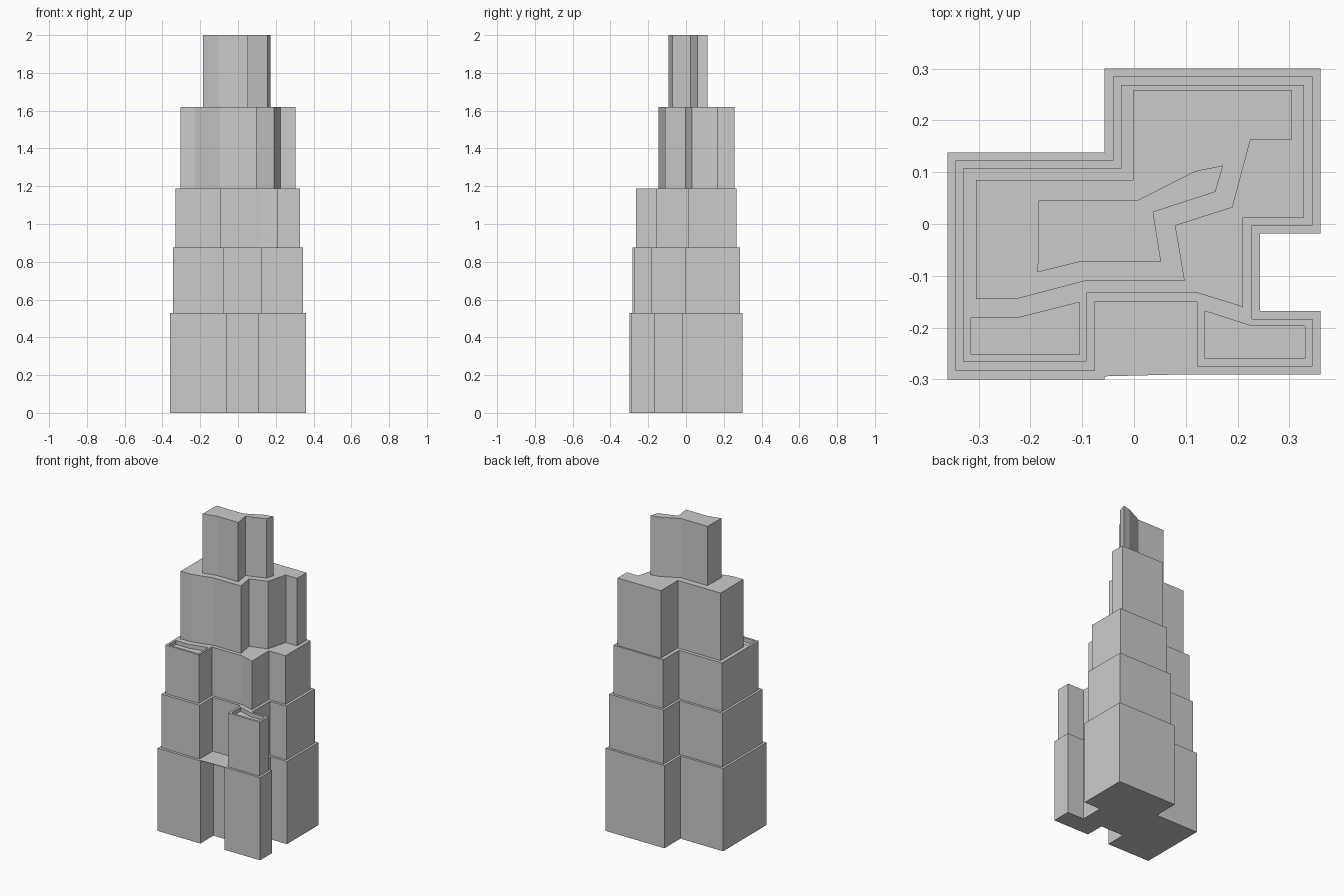
import bpy, bmesh

if "Cube" in bpy.data.objects:
    bpy.data.objects.remove(bpy.data.objects["Cube"])


def prism(name, outline, z0, z1):
    """Vertical prism from a flat outline."""
    bm = bmesh.new()
    base = bm.faces.new([bm.verts.new((x, y, z0)) for x, y in outline])
    top = bmesh.ops.extrude_face_region(bm, geom=[base], use_keep_orig=True)["geom"]
    for v in top:
        if isinstance(v, bmesh.types.BMVert):
            v.co.z = z1
    bmesh.ops.recalc_face_normals(bm, faces=bm.faces)
    mesh = bpy.data.meshes.new(name)
    bm.to_mesh(mesh)
    bm.free()
    obj = bpy.data.objects.new(name, mesh)
    bpy.context.collection.objects.link(obj)
    return obj


def recess(target, name, outline, top, depth):
    """Sink a shallow roof well into a tier."""
    cutter = prism(name, outline, top - depth, top + 0.05)
    cutter.hide_render = True
    cutter.hide_viewport = False
    cutter.display_type = 'WIRE'
    mod = target.modifiers.new(name, 'BOOLEAN')
    mod.operation = 'DIFFERENCE'
    mod.solver = 'EXACT'
    mod.object = cutter
    bpy.context.view_layer.objects.active = target
    bpy.ops.object.modifier_apply(modifier=mod.name)
    bpy.data.objects.remove(cutter)


H = [0, 0.53, 0.875, 1.187, 1.62, 2.0]

# Ground tier, notched at the front and on the right
prism("base_tier", [
    (-.36, .138), (-.057, .138), (-.057, .3), (.36, .3), (.36, -.018),
    (.243, -.018), (.243, -.168), (.36, -.168), (.36, -.29), (.106, -.29),
    (.106, -.168), (-.057, -.168), (-.057, -.3), (-.36, -.3)], H[0], H[1])

# Thin canopy over the front notch
prism("entrance_canopy", [(-.057, -.168), (.106, -.168), (.106, -.29), (-.057, -.294)],
      H[1] - .003, H[1])

# Second tier, with a roof well on the front right wing
second = prism("second_tier", [
    (-.345, .123), (-.041, .123), (-.041, .285), (.345, .285), (.345, -.003),
    (.228, -.003), (.228, -.183), (.345, -.183), (.345, -.275), (.122, -.275),
    (.122, -.15), (-.075, -.15), (-.075, -.283), (-.345, -.283)], H[1], H[2])
recess(second, "right_roof_well", [
    (.137, -.168), (.227, -.197), (.33, -.197), (.33, -.26), (.137, -.26)], H[2], .025)

# Third tier, with a roof well on the front left wing
third = prism("third_tier", [
    (-.33, .107), (-.025, .107), (-.025, .268), (.328, .268), (.328, .013),
    (.21, .013), (.21, -.16), (.122, -.133), (-.092, -.133), (-.092, -.265),
    (-.33, -.265)], H[2], H[3])
recess(third, "left_roof_well", [
    (-.315, -.18), (-.22, -.18), (-.105, -.151), (-.105, -.252), (-.315, -.252)], H[3], .025)

# Fourth tier
prism("fourth_tier", [
    (-.305, .085), (-.002, .085), (-.002, .258), (.305, .258), (.305, .163),
    (.225, .163), (.19, .032), (.08, -.003), (.098, -.11), (-.095, -.11),
    (-.228, -.145), (-.305, -.145)], H[3], H[4])

# Crown
prism("crown_tier", [
    (-.184, .045), (.005, .045), (.118, .102), (.172, .113), (.157, .062),
    (.037, .023), (.052, -.072), (-.1, -.072), (-.186, -.093)], H[4], H[5])
